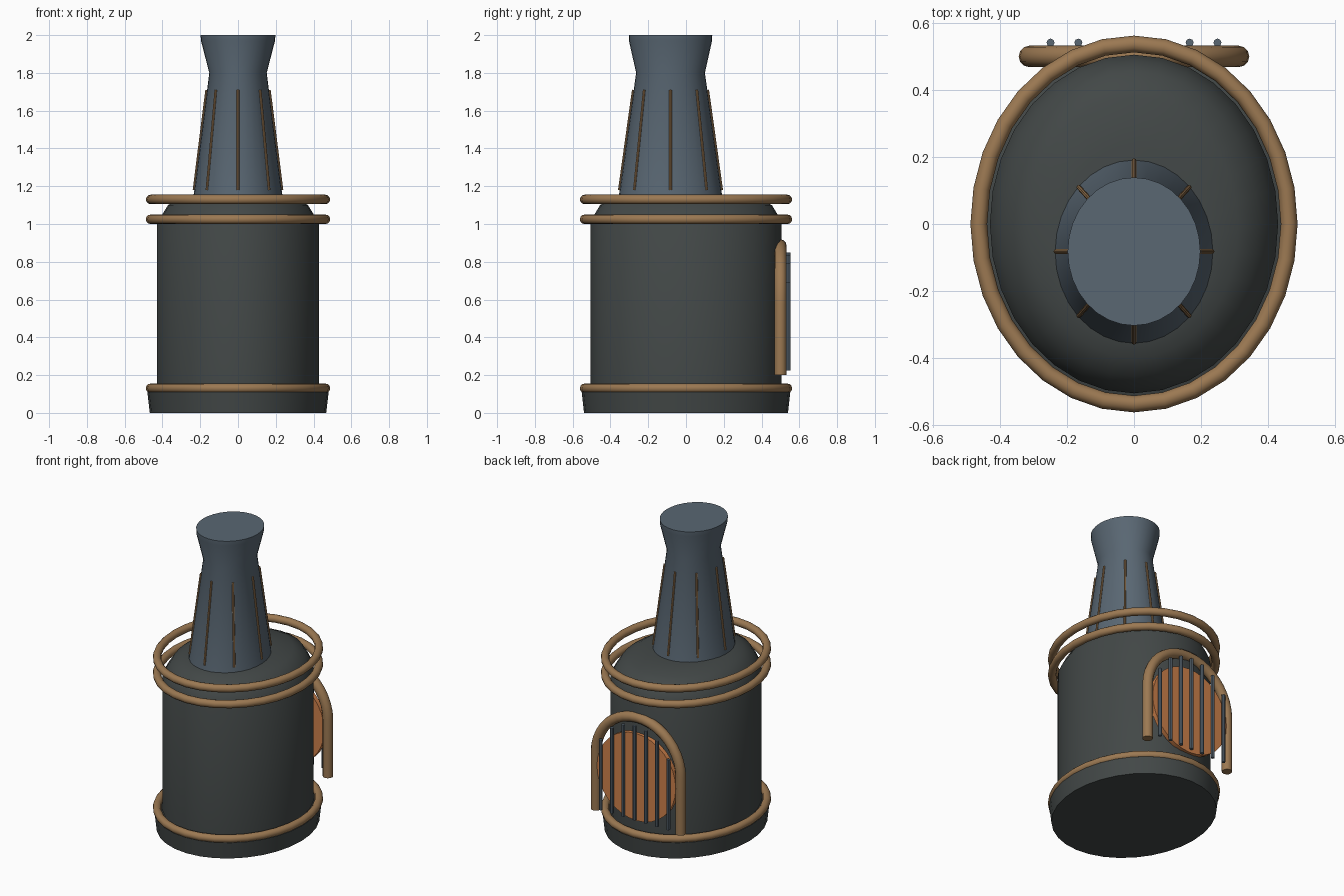
import bpy, bmesh, math

if "Cube" in bpy.data.objects:
    bpy.data.objects.remove(bpy.data.objects["Cube"])

SEG = 32

def material(name, rgb):
    m = bpy.data.materials.new(name)
    m.diffuse_color = (*rgb, 1)
    m.use_nodes = True
    m.node_tree.nodes["Principled BSDF"].inputs["Base Color"].default_value = m.diffuse_color
    return m

iron = material("dark_iron", (0.055, 0.064, 0.063))
slate = material("slate_steel", (0.10, 0.135, 0.17))
bronze = material("bronze", (0.33, 0.19, 0.085))
ember = material("ember", (0.62, 0.22, 0.07))

def finish(name, bm, mat, angle=40):
    bmesh.ops.recalc_face_normals(bm, faces=bm.faces[:])
    me = bpy.data.meshes.new(name)
    bm.to_mesh(me)
    bm.free()
    ob = bpy.data.objects.new(name, me)
    bpy.context.collection.objects.link(ob)
    me.materials.append(mat)
    bpy.ops.object.select_all(action='DESELECT')
    ob.select_set(True)
    bpy.context.view_layer.objects.active = ob
    bpy.ops.object.shade_smooth_by_angle(angle=math.radians(angle))
    return ob

def loft(bm, loops, closed=False):
    # skin consecutive vertex loops, capping open ends
    pairs = list(zip(loops, loops[1:]))
    if closed:
        pairs.append((loops[-1], loops[0]))
    for a, b in pairs:
        n = len(a)
        for i in range(n):
            j = (i + 1) % n
            bm.faces.new((a[i], a[j], b[j], b[i]))
    if not closed:
        bm.faces.new(loops[0])
        bm.faces.new(loops[-1])

def oval_stack(name, sections, mat):
    # sections: z, half width x, half depth y, centre y
    bm = bmesh.new()
    loops = []
    for z, rx, ry, cy in sections:
        angs = [2 * math.pi * i / SEG for i in range(SEG)]
        loops.append([bm.verts.new((rx * math.cos(a), cy + ry * math.sin(a), z)) for a in angs])
    loft(bm, loops)
    return finish(name, bm, mat)

def tube(name, path, radius, mat, closed=False, sides=12, normal=(0, 0, 1)):
    # round tube along a planar path with the given plane normal
    from mathutils import Vector
    pts = [Vector(p) for p in path]
    up = Vector(normal)
    bm = bmesh.new()
    loops = []
    n = len(pts)
    for i, p in enumerate(pts):
        a = pts[i - 1] if (closed or i > 0) else p
        b = pts[(i + 1) % n] if (closed or i < n - 1) else p
        side = (b - a).normalized().cross(up).normalized()
        angs = [2 * math.pi * k / sides for k in range(sides)]
        loops.append([bm.verts.new(p + radius * (math.cos(t) * side + math.sin(t) * up)) for t in angs])
    loft(bm, loops, closed)
    return finish(name, bm, mat)

# Base plinth, oval boiler body with domed shoulder
oval_stack("base", [(0, 0.467, 0.54, 0), (0.11, 0.48, 0.552, 0), (0.13, 0.455, 0.525, 0)], iron)
oval_stack("body", [(0.10, 0.43, 0.505, 0), (1.0, 0.43, 0.505, 0), (1.045, 0.405, 0.488, 0),
                    (1.10, 0.37, 0.455, 0), (1.135, 0.31, 0.39, -0.01), (1.155, 0.22, 0.28, -0.05)], iron)

# Offset chimney with flared mouth
CY = -0.082
oval_stack("chimney", [(1.12, 0.24, 0.278, CY), (1.16, 0.234, 0.272, CY), (1.8, 0.152, 0.182, CY),
                       (1.97, 0.196, 0.22, CY), (2.0, 0.198, 0.221, CY)], slate)

# Thin ribs around the chimney
for k in range(8):
    a = k * math.pi / 4
    c, s = math.cos(a), math.sin(a)
    tube(f"chimney_rib_{k + 1}", [(0.233 * c, CY + 0.271 * s, 1.18), (0.166 * c, CY + 0.197 * s, 1.71)],
         0.007, bronze, sides=8, normal=(-s, c, 0))

# Oval bands around the body
for name, z in (("lower_band", 0.13), ("shoulder_band", 1.025), ("top_band", 1.13)):
    path = [(0.463 * math.cos(2 * math.pi * i / SEG), 0.537 * math.sin(2 * math.pi * i / SEG), z)
            for i in range(SEG)]
    tube(name, path, 0.025, bronze, closed=True)

# Arched frame of the rear fire door
arch = [(0.312, 0.5, 0.2), (0.312, 0.5, 0.38)]
arch += [(0.312 * math.cos(math.pi * i / 20), 0.5, 0.575 + 0.312 * math.sin(math.pi * i / 20)) for i in range(21)]
arch += [(-0.312, 0.5, 0.38), (-0.312, 0.5, 0.2)]
tube("door_frame", arch, 0.032, bronze, normal=(0, 1, 0))

# Glowing disc behind the grate
bpy.ops.mesh.primitive_cylinder_add(vertices=SEG, radius=0.29, depth=0.03, location=(0, 0.507, 0.5),
                                    rotation=(math.pi / 2, 0, 0))
disc = bpy.context.object
disc.name = "fire_glow"
disc.data.materials.append(ember)
bpy.ops.object.shade_smooth_by_angle(angle=math.radians(40))

# Vertical grate bars following the arch
for k in range(7):
    x = (k - 3) * 0.083
    top = 0.575 + math.sqrt(0.275 ** 2 - x * x)
    tube(f"grate_bar_{k + 1}", [(x, 0.541, 0.225), (x, 0.541, top)], 0.012, slate, sides=8, normal=(0, 1, 0))
